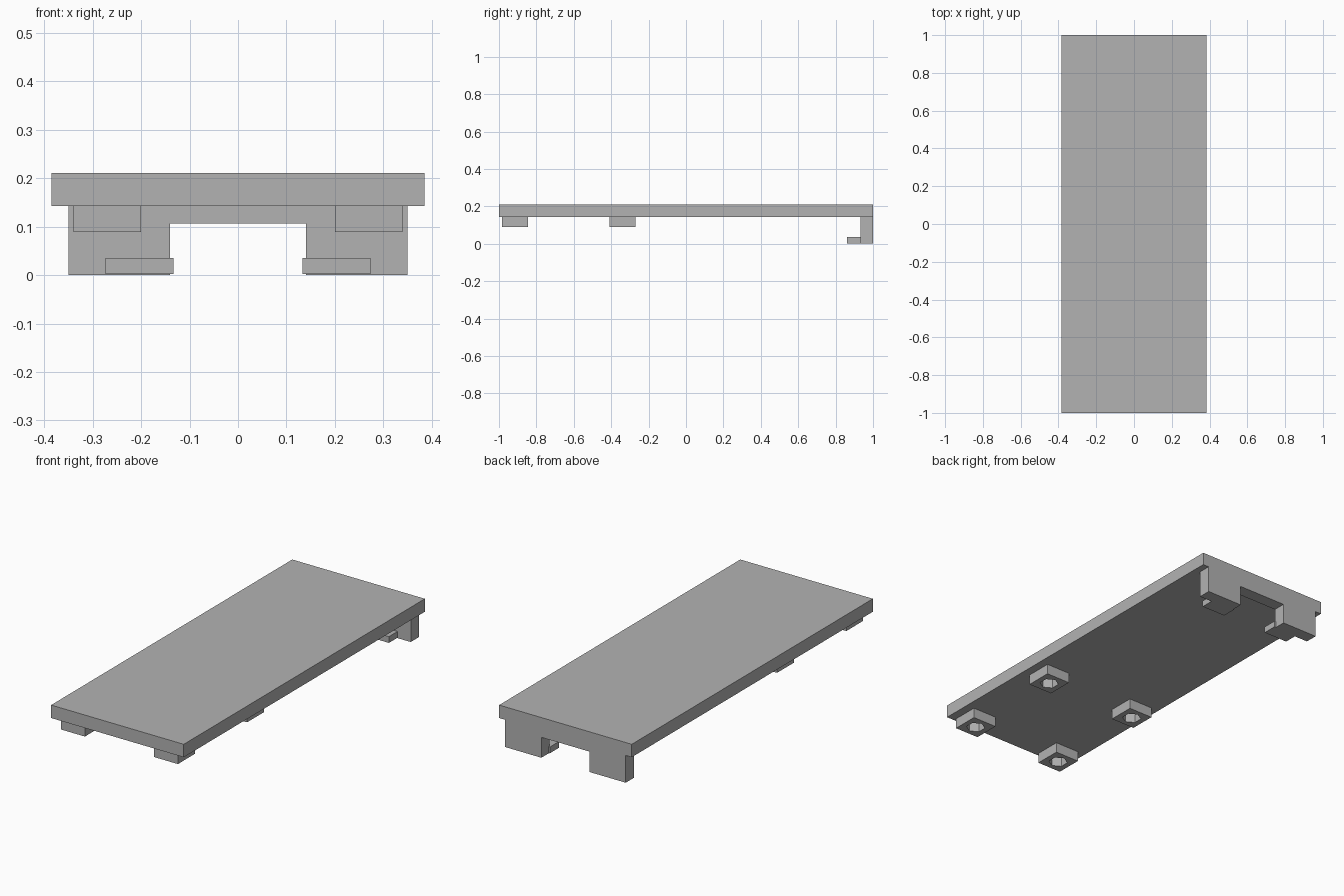
import bpy
import bmesh
from math import pi
from mathutils import Matrix

cube = bpy.data.objects.get("Cube")
if cube:
    bpy.data.objects.remove(cube, do_unlink=True)

# Single plain grey
grey = bpy.data.materials.new("plain grey")
grey.use_nodes = True
colour = (0.45, 0.45, 0.45, 1)
grey.diffuse_color = colour
grey.node_tree.nodes["Principled BSDF"].inputs["Base Color"].default_value = colour


def add_object(name, bm):
    bmesh.ops.recalc_face_normals(bm, faces=bm.faces)
    mesh = bpy.data.meshes.new(name)
    bm.to_mesh(mesh)
    bm.free()
    mesh.materials.append(grey)
    obj = bpy.data.objects.new(name, mesh)
    bpy.context.collection.objects.link(obj)
    return obj


def box(name, x, y, z):
    """Box from (low, high) ranges on each axis."""
    bm = bmesh.new()
    spans = (x, y, z)
    bmesh.ops.create_cube(bm, size=1)
    bmesh.ops.scale(bm, vec=[b - a for a, b in spans], verts=bm.verts)
    bmesh.ops.translate(bm, vec=[(a + b) / 2 for a, b in spans], verts=bm.verts)
    return add_object(name, bm)


def pad(name, cx, cy):
    """Square pad with a hexagonal socket open below."""
    half, low, high = 0.07, 0.089, 0.143
    obj = box(name, (cx - half, cx + half), (cy - half, cy + half), (low, high))
    bm = bmesh.new()
    place = Matrix.Translation((cx, cy, (low + high) / 2)) @ Matrix.Rotation(pi / 6, 4, "Z")
    # Rotate the hexagon so its flats face the sides
    bmesh.ops.create_cone(bm, cap_ends=True, segments=6, radius1=0.047,
                          radius2=0.047, depth=0.2, matrix=place)
    lean = max(abs(v.co.x - cx) for v in bm.verts)
    if lean > 0.045:
        bmesh.ops.rotate(bm, cent=(cx, cy, 0), verts=bm.verts,
                         matrix=Matrix.Rotation(pi / 6, 3, "Z"))
    cutter = add_object("socket_cutter", bm)
    cutter.hide_render = True
    cut = obj.modifiers.new("socket", "BOOLEAN")
    cut.operation = "DIFFERENCE"
    cut.solver = "EXACT"
    cut.object = cutter
    bpy.context.view_layer.objects.active = obj
    bpy.ops.object.modifier_apply(modifier=cut.name)
    bpy.data.objects.remove(cutter, do_unlink=True)


# Flat top plate
box("top_plate", (-0.385, 0.385), (-1, 1), (0.143, 0.211))

# Rear bracket: arch profile extruded along y
half_arch = [(0.35, 0.143), (0.35, 0), (0.14, 0), (0.14, 0.107)]
outline = half_arch + [(-x, z) for x, z in reversed(half_arch)]
bm = bmesh.new()
face = bm.faces.new([bm.verts.new((x, 0.933, z)) for x, z in outline])
ext = bmesh.ops.extrude_face_region(bm, geom=[face])
bmesh.ops.translate(bm, vec=(0, 0.067, 0),
                    verts=[g for g in ext["geom"] if isinstance(g, bmesh.types.BMVert)])
add_object("rear_bracket", bm)

# Hooks and socket pads on both sides
for side, s in (("left", 1), ("right", -1)):
    box(f"{side}_hook", sorted((s * 0.133, s * 0.273)), (0.862, 0.94), (0.002, 0.035))
    for place, y in (("front", -0.914), ("middle", -0.34)):
        pad(f"{side}_{place}_pad", s * 0.27, y)
